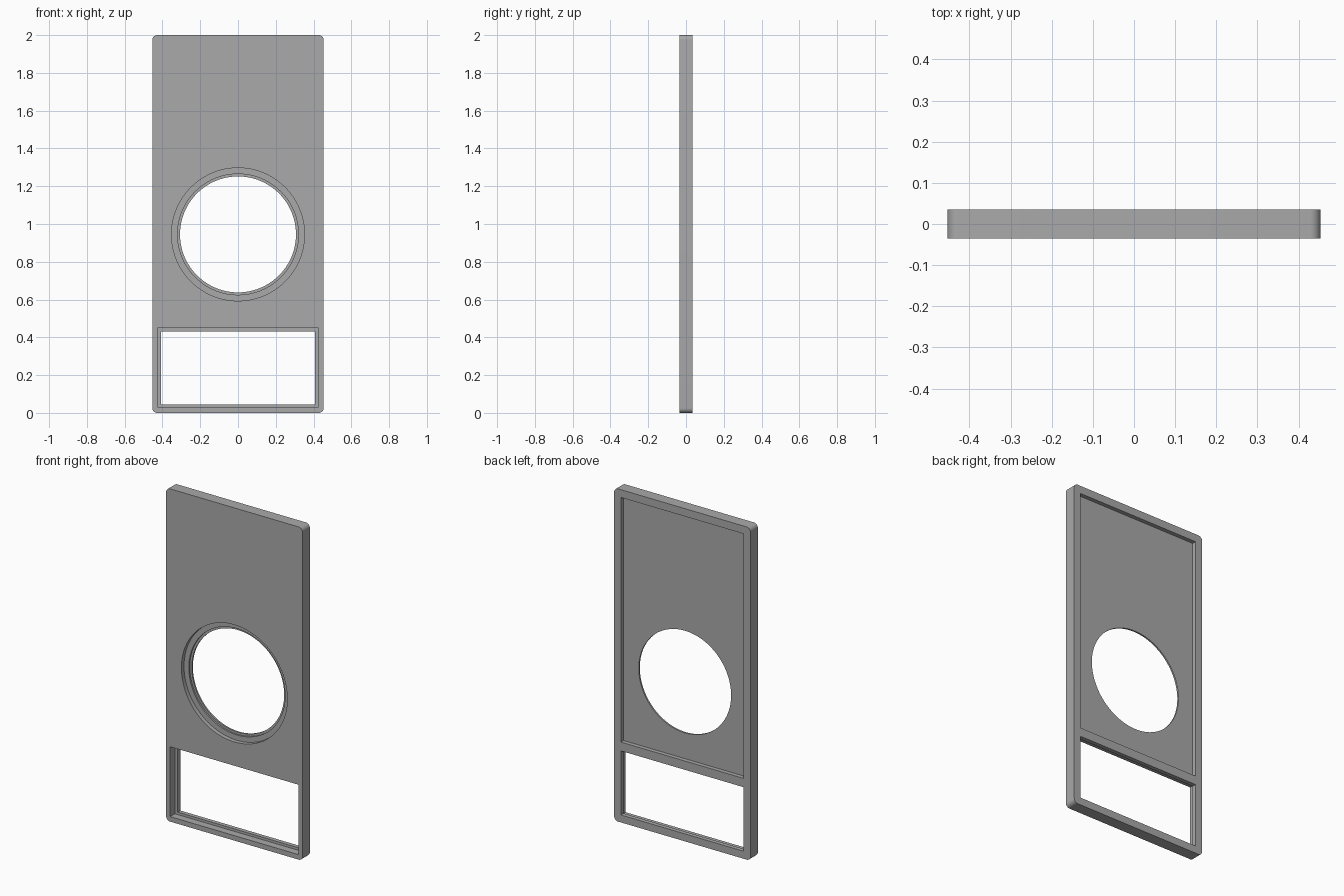
import bpy, bmesh, math
from mathutils import Matrix

old = bpy.data.objects.get("Cube")
if old:
    bpy.data.objects.remove(old, do_unlink=True)

grey = bpy.data.materials.new("plain grey")
grey.use_nodes = True
colour = (0.4, 0.4, 0.4, 1)
grey.diffuse_color = colour
grey.node_tree.nodes["Principled BSDF"].inputs["Base Color"].default_value = colour

FRONT, BACK, FLOOR = -0.035, 0.035, 0.01   # depth levels
OVER = 0.02                                # cutter overshoot


def finish(name, bm):
    mesh = bpy.data.meshes.new(name)
    bm.to_mesh(mesh)
    bm.free()
    mesh.materials.append(grey)
    obj = bpy.data.objects.new(name, mesh)
    bpy.context.collection.objects.link(obj)
    return obj


def block(name, half_width, y0, y1, z0, z1, radius=0):
    """Box, with its four corners rounded in the front plane if asked."""
    bm = bmesh.new()
    bmesh.ops.create_cube(bm, size=1)
    bmesh.ops.scale(bm, vec=(2 * half_width, y1 - y0, z1 - z0), verts=bm.verts)
    bmesh.ops.translate(bm, vec=(0, (y0 + y1) / 2, (z0 + z1) / 2), verts=bm.verts)
    if radius:
        corners = [e for e in bm.edges
                   if abs(e.verts[0].co.y - e.verts[1].co.y) > 0.01]
        bmesh.ops.bevel(bm, geom=corners, offset=radius, segments=8,
                        profile=0.5, affect='EDGES')
    return finish(name, bm)


def disc(name, radius, y0, y1, z):
    """Cylinder running front to back."""
    bm = bmesh.new()
    place = Matrix.Translation((0, (y0 + y1) / 2, z)) @ Matrix.Rotation(math.pi / 2, 4, 'X')
    bmesh.ops.create_cone(bm, cap_ends=True, segments=96, radius1=radius,
                          radius2=radius, depth=y1 - y0, matrix=place)
    return finish(name, bm)


panel = block("panel", 0.453, FRONT, BACK, 0, 2, radius=0.025)
HOLE_Z = 0.945

cutters = [
    # recess in the back
    block("back_recess", 0.408, FLOOR, BACK + OVER, 0.483, 1.953),
    # window with a lip at the back
    block("window_pocket", 0.427, FRONT - OVER, FLOOR, 0.03, 0.45),
    block("window_opening", 0.408, FRONT - OVER, BACK + OVER, 0.045, 0.43),
    # stepped round hole
    disc("hole_counterbore", 0.352, FRONT - OVER, -0.01, HOLE_Z),
    disc("hole_step", 0.32, FRONT - OVER, 0, HOLE_Z),
    disc("hole_opening", 0.307, FRONT - OVER, BACK + OVER, HOLE_Z),
]

bpy.ops.object.select_all(action='DESELECT')
bpy.context.view_layer.objects.active = panel
panel.select_set(True)
for cutter in cutters:
    cutter.hide_render = True
    mod = panel.modifiers.new(cutter.name, 'BOOLEAN')
    mod.operation = 'DIFFERENCE'
    mod.solver = 'EXACT'
    mod.object = cutter
    bpy.ops.object.modifier_apply(modifier=mod.name)
    bpy.data.objects.remove(cutter, do_unlink=True)

bpy.ops.object.shade_smooth_by_angle(angle=math.radians(30))
